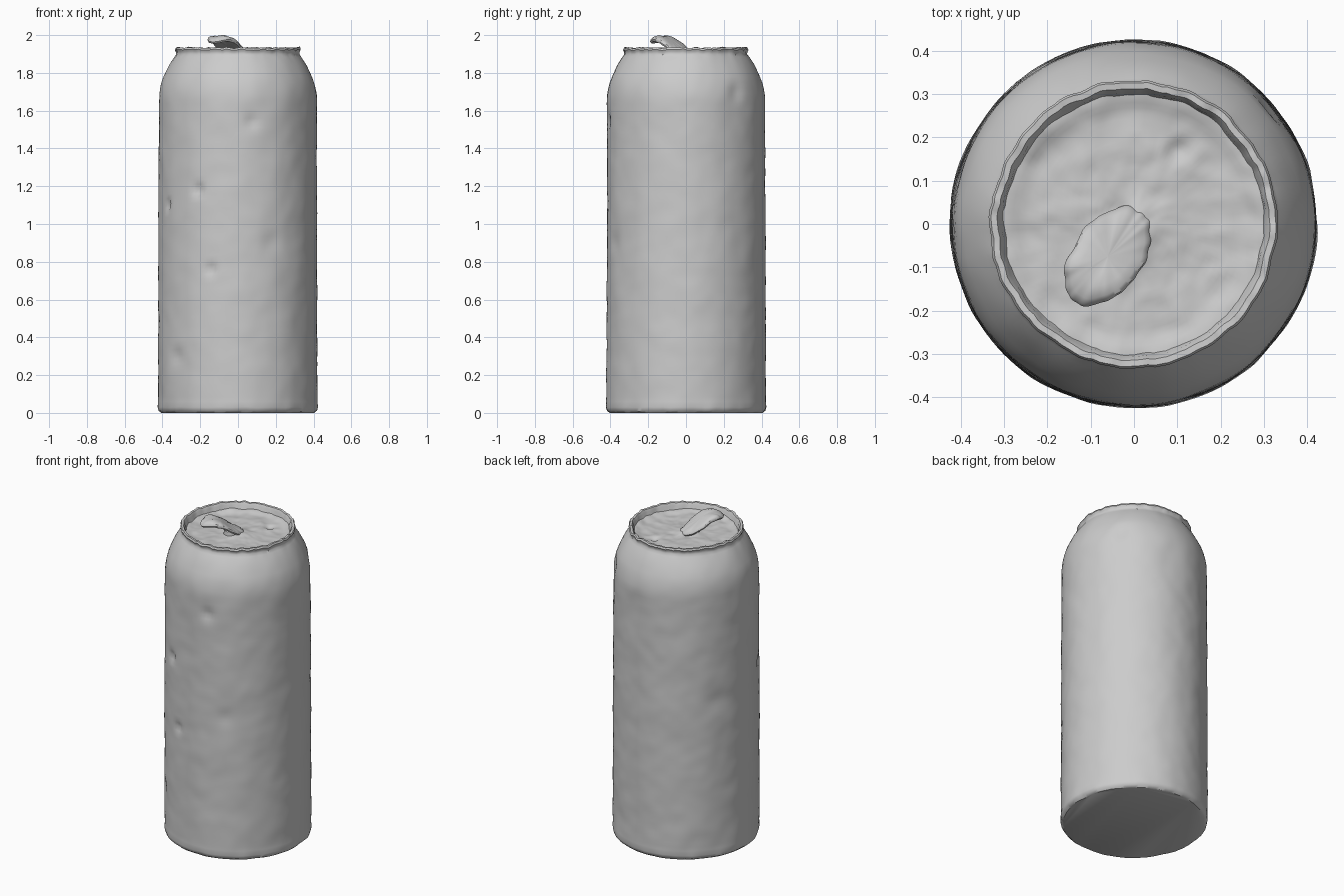
import bpy, bmesh, math
from mathutils import Vector, noise

if "Cube" in bpy.data.objects:
    bpy.data.objects.remove(bpy.data.objects["Cube"])

SEG = 128


def fbm(x, y, z, scale):
    p = Vector((x, y, z)) * scale
    return noise.noise(p) + 0.5 * noise.noise(p * 2.1 + Vector((7, 3, 1)))


def finish(name, bm, angle=40):
    bmesh.ops.recalc_face_normals(bm, faces=bm.faces)
    mesh = bpy.data.meshes.new(name)
    bm.to_mesh(mesh)
    bm.free()
    obj = bpy.data.objects.new(name, mesh)
    bpy.context.collection.objects.link(obj)
    bpy.ops.object.select_all(action='DESELECT')
    obj.select_set(True)
    bpy.context.view_layer.objects.active = obj
    bpy.ops.object.shade_smooth_by_angle(angle=math.radians(angle))
    return obj


def lathe(bm, profile, place, cap_start=False, cap_end=False):
    """Spin (r, z) pairs; place(r, z, angle) gives each vertex position."""
    rings = [[bm.verts.new(place(r, z, 2 * math.pi * i / SEG)) for i in range(SEG)]
             for r, z in profile]
    for a, b in zip(rings, rings[1:]):
        for i in range(SEG):
            j = (i + 1) % SEG
            bm.faces.new((a[i], a[j], b[j], b[i]))
    if cap_start:
        bm.faces.new(rings[0][::-1])
    if cap_end:
        bm.faces.new(rings[-1])


def smoothstep(a, b, t):
    t = max(0, min(1, (t - a) / (b - a)))
    return t * t * (3 - 2 * t)


# Small dents in the wall: angle (deg), height, depth, radius
DENTS = [(-120, 1.18, .02, .04), (-152, 1.1, .02, .03), (-110, .76, .018, .04),
         (-80, 1.54, .015, .05), (-65, .9, .01, .08), (-140, .3, .012, .06),
         (150, 1.0, .008, .1), (40, 1.7, .012, .06)]


def wall_point(r, z, a):
    ca, sa = math.cos(a), math.sin(a)
    x, y = r * ca, r * sa
    # general hand-battered waviness
    rr = r + 0.0035 * fbm(ca * .42, sa * .42, z, 7) + 0.003 * fbm(ca, sa, z * .4, 1.5)
    for deg, dz, depth, size in DENTS:
        t = math.radians(deg)
        d2 = (.42 * math.cos(t) - x) ** 2 + (.42 * math.sin(t) - y) ** 2 + (dz - z) ** 2
        rr -= depth * math.exp(-d2 / (size * size * .5))
    # ragged rim and slightly chipped foot
    rag = smoothstep(1.87, 1.93, z)
    zz = z + rag * (0.008 * fbm(ca, sa, 0, 9) - 0.004)
    rr += rag * 0.006 * fbm(ca, sa, 4, 7)
    foot = 1 - smoothstep(0, .06, z)
    rr += foot * 0.006 * fbm(ca, sa, 2, 5)
    if z > 0.005:
        zz += foot * 0.006 * fbm(ca, sa, 8, 6)
    return (rr * ca, rr * sa, zz)


# Can body: foot, straight wall, shoulder, neck and rolled rim
profile = [(.405, 0.0), (.419, .012), (.424, .03)]
profile += [(.422 - .004 * z / 1.66, z) for z in [.06 + 1.60 * i / 64 for i in range(65)]]
profile += [(.416, 1.69), (.411, 1.72), (.404, 1.75), (.393, 1.78), (.379, 1.81),
            (.364, 1.84), (.348, 1.865), (.335, 1.885), (.325, 1.90), (.325, 1.915),
            (.331, 1.927), (.326, 1.937), (.312, 1.936), (.304, 1.922), (.300, 1.90),
            (.292, 1.885), (.280, 1.875)]
bm = bmesh.new()
lathe(bm, profile, wall_point, cap_start=True)
finish("can_body", bm)


# Lid: recessed uneven disc with raised area under the tab
def lid_point(r, z, a):
    x, y = r * math.cos(a), r * math.sin(a)
    h = z + 0.007 * fbm(x, y, 0, 8) + 0.003 * fbm(x, y, 3, 25)
    h += 0.02 * math.exp(-((x + .01) ** 2 + (y + .02) ** 2) / .004)
    h -= 0.015 * math.exp(-((x + .04) ** 2 + (y - .03) ** 2) / .0006)
    h -= 0.015 * math.exp(-((x - .10) ** 2 + (y - .17) ** 2) / .0006)
    h += 0.012 * smoothstep(.25, .30, r)
    return (x, y, h)


bm = bmesh.new()
lathe(bm, [(.305 - .3 * i / 24, 1.885) for i in range(25)], lid_point, cap_end=True)
finish("lid", bm)

# Pull tab: lifted, bent oval plate rising toward the front left
ALONG, ACROSS, MID = Vector((-.6, -.8)), Vector((.8, -.6)), Vector((-.06, -.075))


def tab_point(r, z, a):
    p = MID + ALONG * (.13 * r * math.cos(a)) + ACROSS * (.08 * r * math.sin(a))
    s = p.dot(ALONG)
    h = 1.905 + .09 * smoothstep(-.04, .17, s) - .012 * smoothstep(.17, .23, s)
    h += .004 * fbm(p.x, p.y, 1, 20) - .01 * r ** 4
    wob = 1 + .07 * fbm(math.cos(a), math.sin(a), 0, 2) * r
    return (MID.x + (p.x - MID.x) * wob, MID.y + (p.y - MID.y) * wob, h + z)


bm = bmesh.new()
loop = [(.01, .004), (.3, .004), (.6, .004), (.85, .004), (.96, .001), (1.0, -.008),
        (.95, -.020), (.8, -.025), (.4, -.025), (.01, -.025)]
lathe(bm, loop, tab_point, cap_start=True, cap_end=True)
tab = finish("pull_tab", bm)
top = max(v.co.z for v in tab.data.vertices)
for v in tab.data.vertices:
    v.co.z += 2.0 - top

# Rivet holding the tab to the lid
bm = bmesh.new()
lathe(bm, [(.045, 1.875), (.04, 1.915), (.025, 1.925)],
      lambda r, z, a: (r * math.cos(a) - .02, r * math.sin(a) - .04, z), True, True)
finish("rivet", bm)
